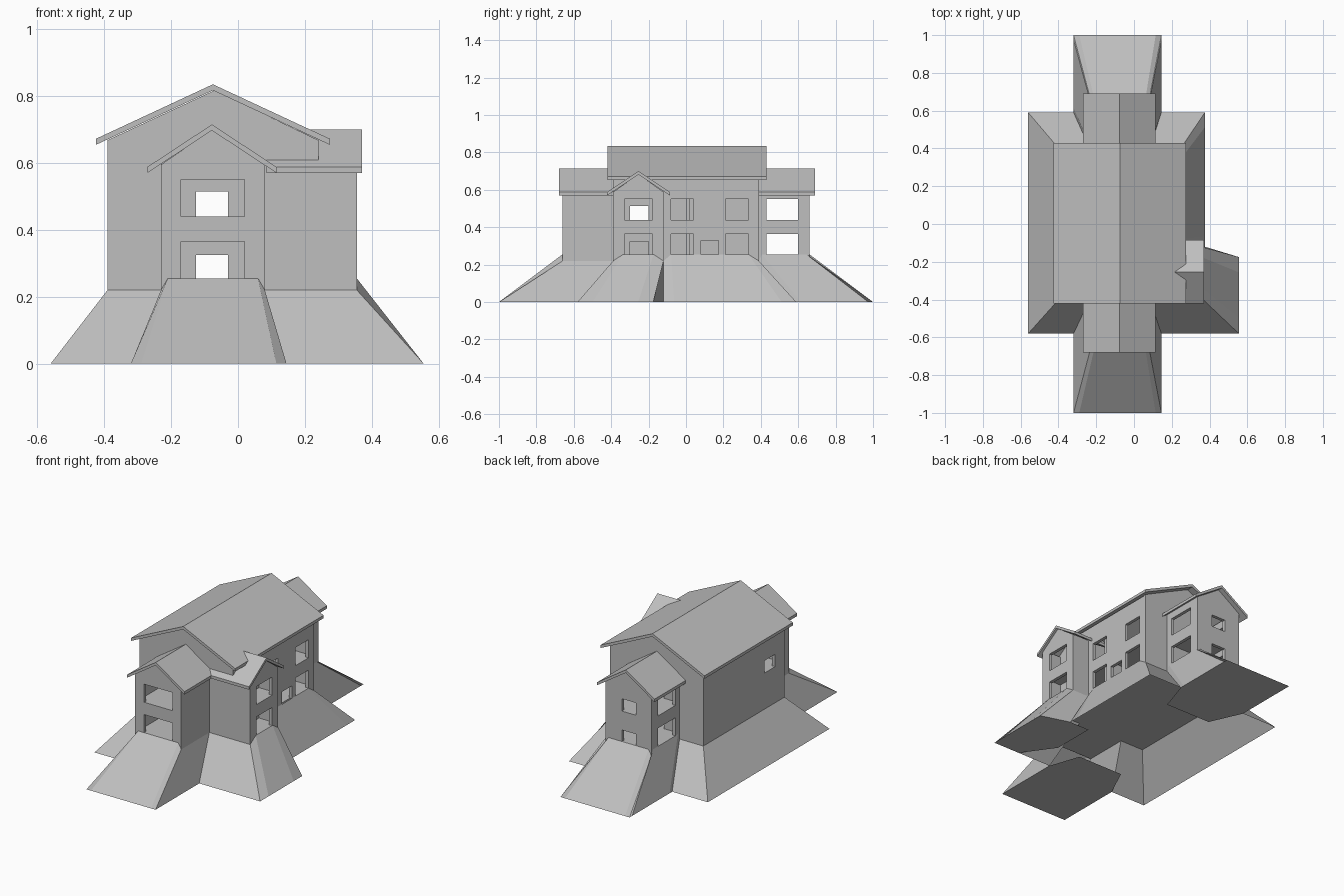
import bpy, bmesh

if "Cube" in bpy.data.objects:
    bpy.data.objects.remove(bpy.data.objects["Cube"])

grey = bpy.data.materials.new("plain grey")
grey.diffuse_color = (0.52, 0.52, 0.52, 1)
grey.use_nodes = True
grey.node_tree.nodes["Principled BSDF"].inputs["Base Color"].default_value = grey.diffuse_color


def make(name, bm, fix=True):
    if fix:
        bmesh.ops.recalc_face_normals(bm, faces=bm.faces)
    me = bpy.data.meshes.new(name)
    bm.to_mesh(me)
    bm.free()
    me.materials.append(grey)
    ob = bpy.data.objects.new(name, me)
    bpy.context.collection.objects.link(ob)


def extrude(bm, faces, vec):
    r = bmesh.ops.extrude_face_region(bm, geom=faces)
    vs = [g for g in r["geom"] if isinstance(g, bmesh.types.BMVert)]
    bmesh.ops.translate(bm, verts=vs, vec=vec)


def place(axis, p, u, z):
    """Point on a plane across the given axis; u runs along the other one."""
    return (p, u, z) if axis == "x" else (u, p, z)


def along(axis, d):
    return (d, 0, 0) if axis == "x" else (0, d, 0)


def profile(name, axis, p0, p1, pts):
    """Extrude a (u, z) profile along an axis."""
    bm = bmesh.new()
    f = bm.faces.new([bm.verts.new(place(axis, p0, u, z)) for u, z in pts])
    extrude(bm, [f], along(axis, p1 - p0))
    make(name, bm)


def wall(name, axis, p, lo, hi, z1, holes=(), t=0.02, z0=0.22):
    """Wall slab with rectangular openings (u0, u1, z0, z1)."""
    us = sorted({lo, hi, *[h[0] for h in holes], *[h[1] for h in holes]})
    zs = sorted({z0, z1, *[h[2] for h in holes], *[h[3] for h in holes]})
    bm = bmesh.new()
    v = {(u, z): bm.verts.new(place(axis, p, u, z)) for u in us for z in zs}
    for a, b in zip(us, us[1:]):
        for c, d in zip(zs, zs[1:]):
            m, n = (a + b) / 2, (c + d) / 2
            if not any(h[0] < m < h[1] and h[2] < n < h[3] for h in holes):
                bm.faces.new([v[a, c], v[b, c], v[b, d], v[a, d]])
    extrude(bm, bm.faces[:], along(axis, t))
    make(name, bm)


def roof(name, axis, p0, p1, mid, half, ridge, eave, t=0.018):
    profile(name, axis, p0, p1, [
        (mid - half, eave - t), (mid - half, eave), (mid, ridge), (mid + half, eave),
        (mid + half, eave - t), (mid, ridge - t)])


def gable(name, axis, p, lo, hi, base, mid, apex, t=0.02):
    profile(name, axis, p, p + t, [(lo, base), (hi, base), (mid, apex)])


def big(a, b):      # large window on both storeys
    return [(a, b, .255, .365), (a, b, .44, .55)]


def small(a, b):    # small opening on both storeys
    return [(a, b, .255, .325), (a, b, .44, .515)]


# Main house walls
hall = small(-.125, -.03)
for nm, y in (("front", -.39), ("back", .37)):
    wall(f"main_{nm}_wall", "y", y, -.39, .24, .668, hall)
    gable(f"main_{nm}_gable", "y", y, -.39, .24, .668, -.07, .817)
wall("main_left_wall", "x", -.39, -.37, .37, .666, [(-.30, -.20, .44, .515)])
wall("main_right_wall", "x", .22, -.37, .37, .666,
     small(-.30, -.20) + big(-.08, .04) + big(.21, .335) + [(.08, .175, .22, .33)])
wall("inner_cross_wall", "y", 0, -.37, .22, .60, hall)
wall("inner_long_wall", "x", .03, -.37, .37, .60, small(-.30, -.20))

# Front and back wings
for nm, y, y0, y1, end, side in (
        ("front", -.66, -.64, -.39, big(-.17, .02), []),
        ("back", .64, .39, .64, hall, big(.43, .60))):
    wall(f"{nm}_wing_end", "y", y, -.23, .08, .595, end)
    gable(f"{nm}_wing_gable", "y", y, -.23, .08, .595, -.078, .699)
    for sd, x in (("left", -.23), ("right", .06)):
        wall(f"{nm}_wing_{sd}_wall", "x", x, y0, y1, .597, side)

# Right wing
wall("right_wing_end", "x", .335, -.39, -.12, .588, big(-.33, -.18))
gable("right_wing_gable", "x", .335, -.39, -.12, .588, -.254, .684)
wall("right_wing_front_wall", "y", -.39, .24, .335, .59)
wall("right_wing_back_wall", "y", -.14, .24, .335, .59)

# Roofs
roof("main_roof", "y", -.42, .43, -.075, .35, .835, .672)
roof("front_wing_roof", "y", -.68, -.385, -.078, .193, .715, .588)
roof("back_wing_roof", "y", .385, .69, -.078, .193, .715, .588)
roof("right_wing_roof", "x", .085, .37, -.254, .168, .70, .588)

# Floor slabs on two storeys
for nm, z0, z1 in (("ground", .22, .255), ("upper", .405, .44)):
    for part, x0, x1, y0, y1 in (("main", -.38, .23, -.38, .38),
                                 ("wings", -.22, .07, -.65, .65),
                                 ("right", .2, .345, -.38, -.13)):
        profile(f"{nm}_floor_{part}", "y", y0, y1, [(x0, z0), (x1, z0), (x1, z1), (x0, z1)])

# Earth bank sloping down all round, raised beneath doors and windows
top = [(-.39, -.39), (-.23, -.39), (-.23, -.66), (.08, -.66), (.08, -.39), (.355, -.39),
       (.355, -.12), (.24, -.12), (.24, .39), (.08, .39), (.08, .66), (-.23, .66),
       (-.23, .39), (-.39, .39)]
foot = [(-.56, -.58), (-.32, -.58), (-.32, -1), (.145, -1), (.145, -.58), (.555, -.58),
        (.555, -.175), (.375, -.12), (.375, .59), (.145, .59), (.145, 1), (-.32, 1),
        (-.32, .59), (-.56, .59)]
bumps = {2: (.065, .935), 5: (.2, .8), 7: (.08, .31, .65, .89), 9: (.06, .94),
         10: (.065, .935), 11: (.06, .94)}


def mix(a, b, t, z):
    return (a[0] + (b[0] - a[0]) * t, a[1] + (b[1] - a[1]) * t, z)


bm = bmesh.new()
for i in range(len(top)):
    j = (i + 1) % len(top)
    ts = (0, *bumps.get(i, ()), 1)
    up = [bm.verts.new(mix(top[i], top[j], t, .22 if t in (0, 1) else .255)) for t in ts]
    lo = [bm.verts.new(mix(foot[i], foot[j], t, 0)) for t in ts]
    for k in range(len(ts) - 1):
        bm.faces.new([lo[k], lo[k + 1], up[k + 1], up[k]])
make("earth_bank", bm, fix=False)

# Flat undersides of the banks below the three wings
for nm, pts in (
        ("front", [foot[1], foot[2], foot[3], foot[4], top[4], top[1]]),
        ("back", [foot[9], foot[10], foot[11], foot[12], top[12], top[9]]),
        ("right", [foot[5], foot[6], foot[7], top[7], (.24, -.39), (.375, -.58)])):
    bm = bmesh.new()
    f = bm.faces.new([bm.verts.new((x, y, 0)) for x, y in pts])
    f.normal_update()
    if f.normal.z > 0:
        f.normal_flip()
    make(f"{nm}_bank_underside", bm, fix=False)
